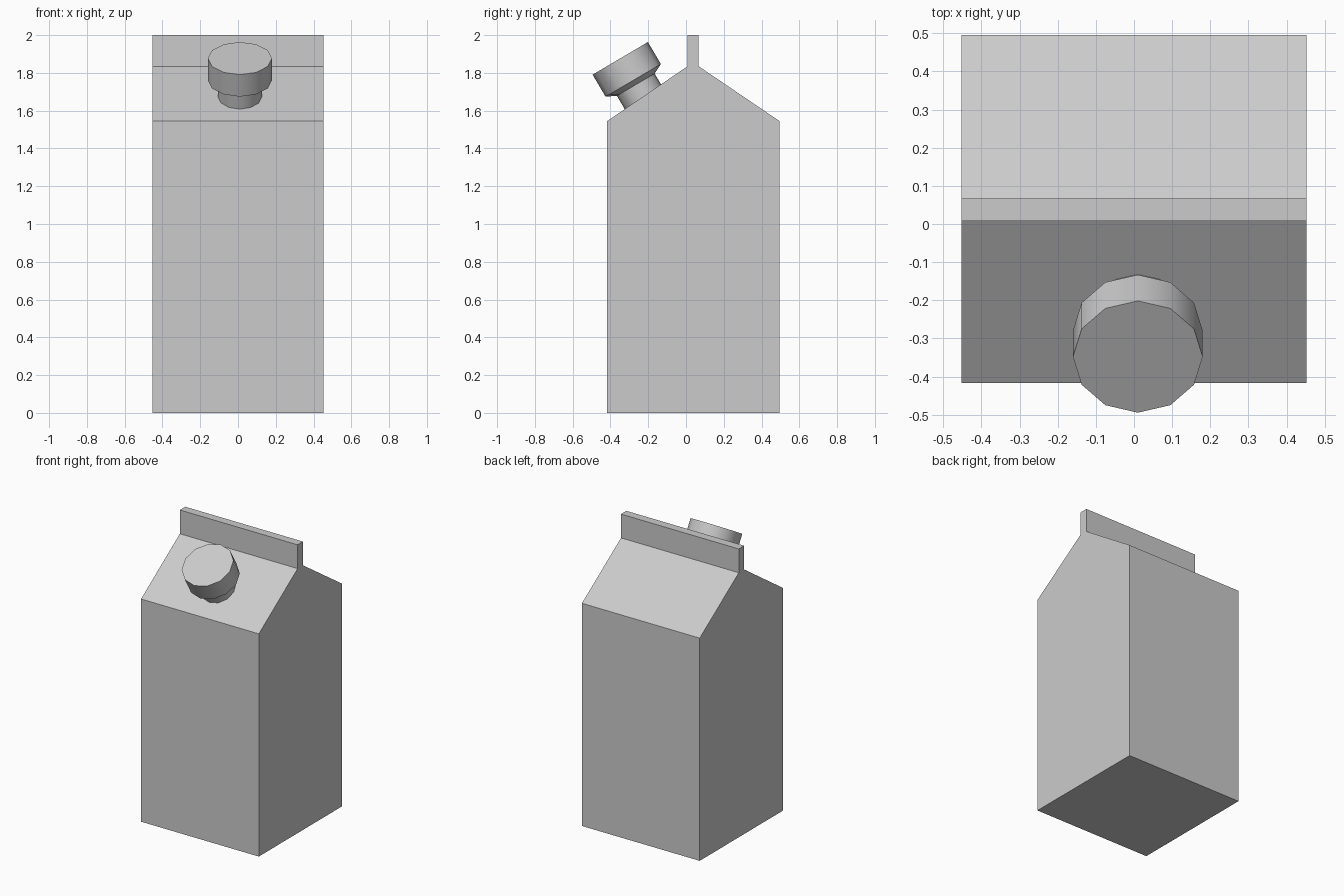
import bpy
import bmesh
from math import radians
from mathutils import Matrix, Vector

default = bpy.data.objects.get("Cube")
if default:
    bpy.data.objects.remove(default, do_unlink=True)

# One plain grey for the whole carton
grey = bpy.data.materials.new("light grey")
grey.use_nodes = True
colour = (0.6, 0.6, 0.6, 1)
grey.diffuse_color = colour
grey.node_tree.nodes["Principled BSDF"].inputs["Base Color"].default_value = colour


def finish(name, bm):
    bmesh.ops.recalc_face_normals(bm, faces=bm.faces)
    mesh = bpy.data.meshes.new(name)
    bm.to_mesh(mesh)
    bm.free()
    mesh.materials.append(grey)
    obj = bpy.data.objects.new(name, mesh)
    bpy.context.collection.objects.link(obj)
    return obj


def extrude_profile(name, profile, half_width):
    """Extrude a (y, z) outline along x."""
    bm = bmesh.new()
    face = bm.faces.new([bm.verts.new((-half_width, y, z)) for y, z in profile])
    out = bmesh.ops.extrude_face_region(bm, geom=[face], use_keep_orig=True)
    moved = [v for v in out["geom"] if isinstance(v, bmesh.types.BMVert)]
    bmesh.ops.translate(bm, verts=moved, vec=(2 * half_width, 0, 0))
    return finish(name, bm)


def stack_rings(name, rings, sides, matrix):
    """Capped solid through (radius, height) rings, turned about its axis."""
    bm = bmesh.new()
    loops = []
    for radius, height in rings:
        ring = bmesh.ops.create_circle(bm, segments=sides, radius=radius)["verts"]
        bmesh.ops.translate(bm, verts=ring, vec=(0, 0, height))
        loops.append(ring)
    for low, high in zip(loops, loops[1:]):
        for i in range(sides):
            j = (i + 1) % sides
            bm.faces.new((low[i], low[j], high[j], high[i]))
    bm.faces.new(loops[0])
    bm.faces.new(loops[-1])
    bm.transform(matrix)
    obj = finish(name, bm)
    bpy.ops.object.select_all(action='DESELECT')
    obj.select_set(True)
    bpy.context.view_layer.objects.active = obj
    bpy.ops.object.shade_smooth_by_angle(angle=radians(40))
    return obj


# Carton with sloping shoulders and a folded top ridge
front, back, shoulder = -0.417, 0.495, 1.545
fin_front, fin_back, fin_base, top = 0.008, 0.067, 1.835, 2.0
extrude_profile("carton_body", [
    (front, 0), (back, 0), (back, shoulder), (fin_back, fin_base),
    (fin_back, top), (fin_front, top), (fin_front, fin_base), (front, shoulder),
], 0.452)

# Screw cap with tapered underside and neck, tilted on the front slope
cap_top = Vector((0.01, -0.348, 1.877))
tilt = Matrix.Translation(cap_top) @ Matrix.Rotation(radians(30.5), 4, 'X')
stack_rings("spout_and_cap", [
    (0.116, -0.27), (0.116, -0.162), (0.17, -0.135), (0.17, 0),
], 12, tilt)
